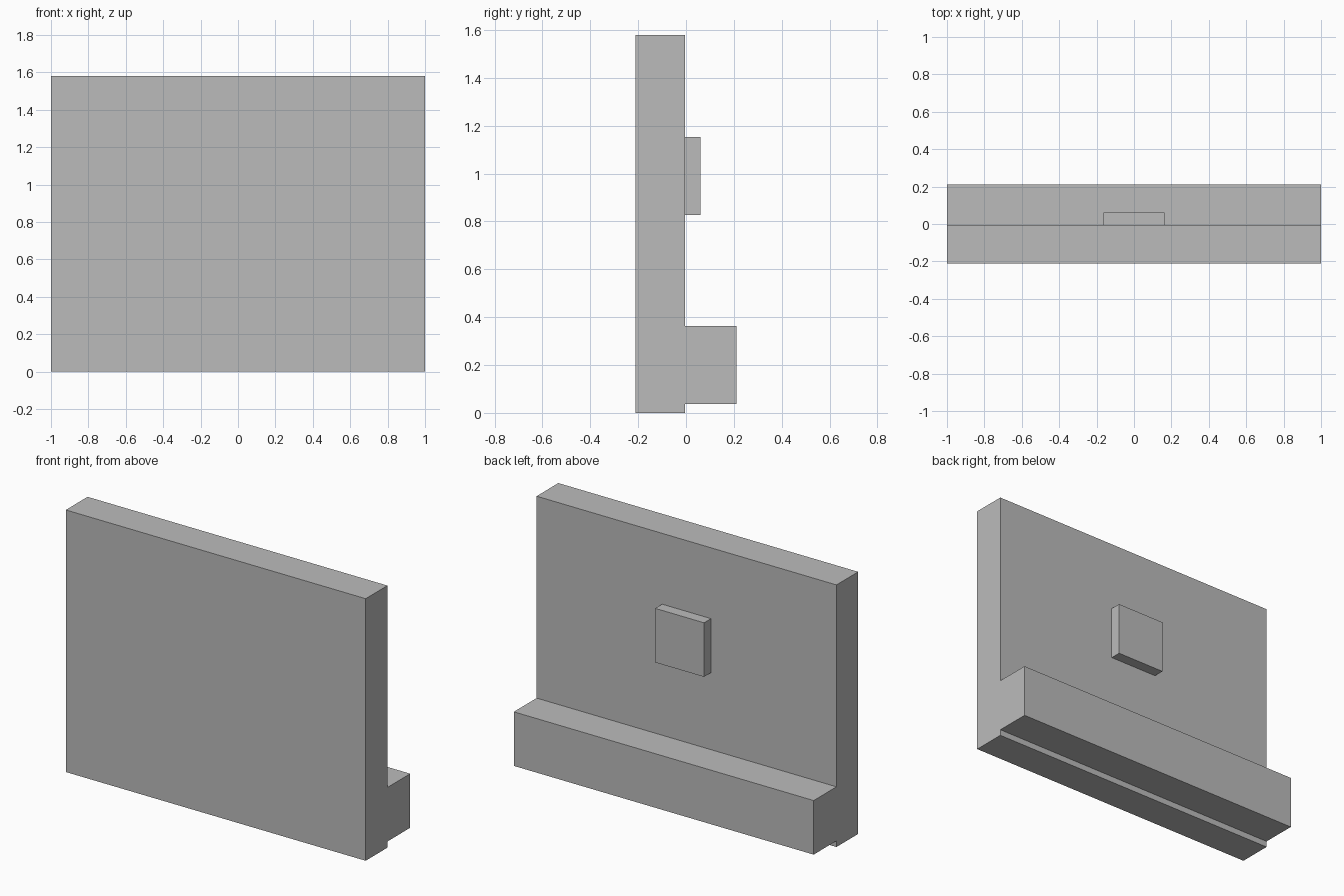
import bpy

# Remove the default cube
cube = bpy.data.objects.get("Cube")
if cube:
    bpy.data.objects.remove(cube, do_unlink=True)

# Single grey material
GREY = (0.5, 0.5, 0.5, 1.0)
grey = bpy.data.materials.new("plain_grey")
grey.use_nodes = True
grey.diffuse_color = GREY
grey.node_tree.nodes["Principled BSDF"].inputs["Base Color"].default_value = GREY


def box(name, x, y, z):
    """Flat-shaded box spanning the (min, max) range on each axis."""
    spans = (x, y, z)
    bpy.ops.mesh.primitive_cube_add(size=1, location=[(a + b) / 2 for a, b in spans])
    obj = bpy.context.object
    obj.name = name
    obj.scale = [b - a for a, b in spans]
    bpy.ops.object.transform_apply(location=False, rotation=False, scale=True)
    obj.data.materials.append(grey)
    return obj


BACK = -0.005  # rear face of the panel

# Upright panel
box("panel", (-1, 1), (-0.212, BACK), (0, 1.58))
# Full-width ledge along the back, raised slightly off the ground
box("rear_ledge", (-1, 1), (BACK, 0.212), (0.037, 0.363))
# Small square plate in the middle of the back
box("rear_plate", (-0.163, 0.163), (BACK, 0.061), (0.827, 1.153))
